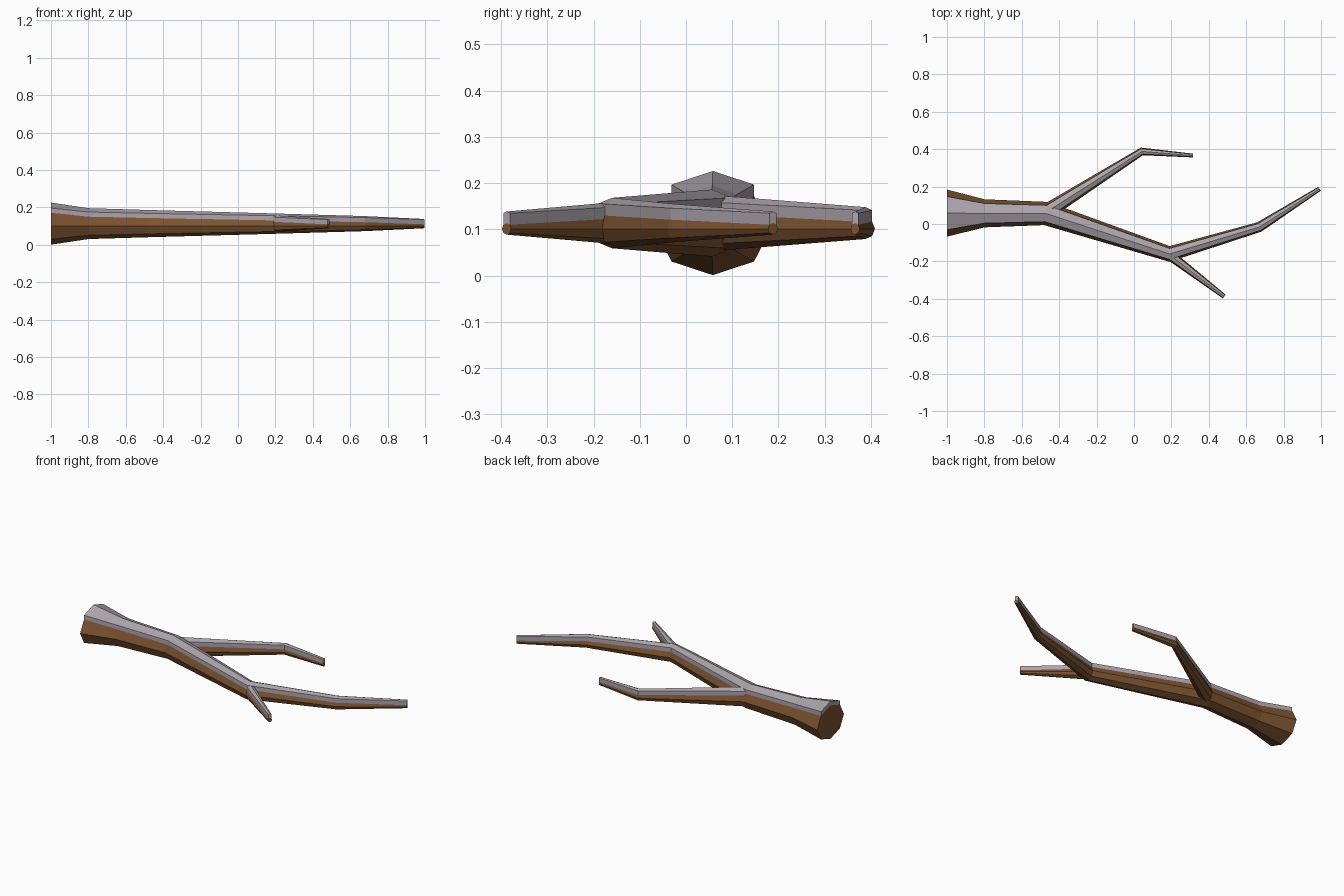
import bpy, bmesh, math
from mathutils import Vector

if "Cube" in bpy.data.objects:
    bpy.data.objects.remove(bpy.data.objects["Cube"])

AXIS_Z = 0.101   # height of every limb's centre line
LIFT = 0.025     # thickness of the grey layer on top


def material(name, rgb):
    m = bpy.data.materials.new(name)
    m.diffuse_color = (*rgb, 1)
    m.use_nodes = True
    m.node_tree.nodes["Principled BSDF"].inputs["Base Color"].default_value = m.diffuse_color
    return m


bark = material("bark", (0.2, 0.085, 0.03))
topping = material("grey_topping", (0.42, 0.38, 0.42))


def limb(name, nodes):
    """Eight-sided tube through (x, y, radius, z radius) with a raised grey top strip."""
    bm = bmesh.new()
    pts = [Vector((n[0], n[1], AXIS_Z)) for n in nodes]
    rings = []
    for i, (x, y, r, rz) in enumerate(nodes):
        before = (pts[i] - pts[i - 1]).normalized() if i else None
        after = (pts[i + 1] - pts[i]).normalized() if i < len(pts) - 1 else None
        d = ((before or after) + (after or before)).normalized()
        miter = 1 / d.dot(after or before)
        side = Vector((d.y, -d.x, 0)) * miter
        ring = []
        for k in range(8):
            a = k * math.pi / 4
            p = pts[i] + side * r * math.cos(a)
            p.z += rz * math.sin(a)
            ring.append(bm.verts.new(p))
        ring += [bm.verts.new(ring[k].co + Vector((0, 0, LIFT))) for k in (1, 2, 3)]
        rings.append(ring)

    bark_edges = [(0, 1)] + [(k, (k + 1) % 8) for k in range(3, 8)]
    top_edges = [(1, 8), (8, 9), (9, 10), (10, 3)]
    for p, q in zip(rings, rings[1:]):
        for slot, edges in enumerate((bark_edges, top_edges)):
            for a, b in edges:
                bm.faces.new((p[a], p[b], q[b], q[a])).material_index = slot
    # end caps
    for ring in (rings[0], rings[-1]):
        bm.faces.new(ring[:8])
        bm.faces.new([ring[k] for k in (1, 8, 9, 10, 3, 2)]).material_index = 1
    bmesh.ops.recalc_face_normals(bm, faces=bm.faces)
    mesh = bpy.data.meshes.new(name)
    bm.to_mesh(mesh)
    bm.free()
    mesh.materials.append(bark)
    mesh.materials.append(topping)
    ob = bpy.data.objects.new(name, mesh)
    bpy.context.collection.objects.link(ob)


# Main limb with flared cut end
limb("main_limb", [
    (-1.0, 0.058, 0.126, 0.1),
    (-0.8, 0.057, 0.075, 0.07),
    (-0.47, 0.056, 0.062, 0.06),
    (0.19, -0.16, 0.04, 0.042),
    (0.67, -0.016, 0.027, 0.028),
    (0.992, 0.188, 0.0125, 0.0125),
])
# Crooked side branch
limb("side_branch", [
    (-0.46, 0.07, 0.042, 0.047),
    (0.042, 0.388, 0.02, 0.022),
    (0.315, 0.366, 0.01, 0.0125),
])
# Short straight twig
limb("small_twig", [
    (0.19, -0.165, 0.028, 0.032),
    (0.483, -0.388, 0.0125, 0.0125),
])
